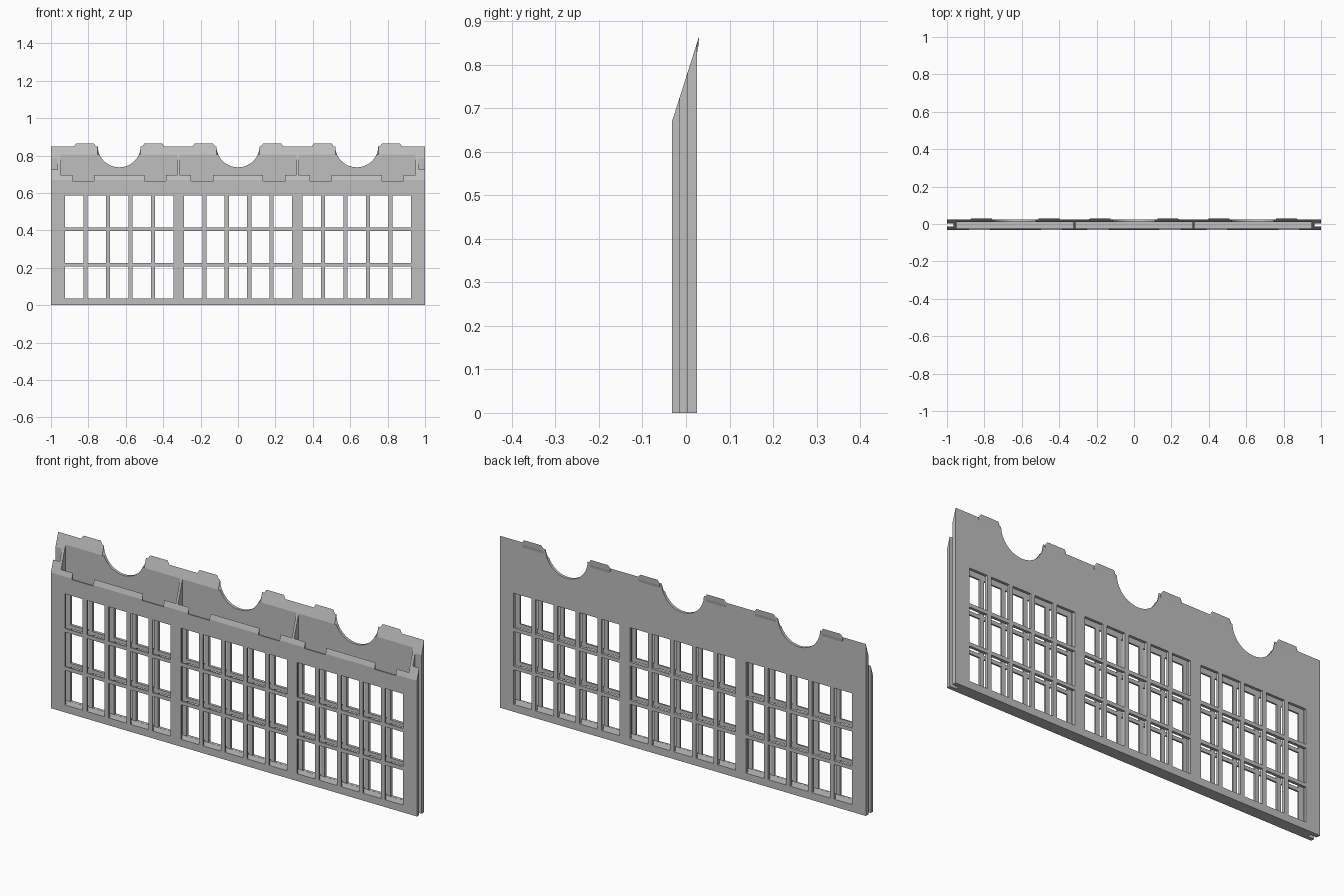
import bpy, bmesh, math

if "Cube" in bpy.data.objects:
    bpy.data.objects.remove(bpy.data.objects["Cube"])

FRONT, BACK = -0.032, 0.025          # outer faces of the two skins
FRONT_IN, BACK_IN = -0.024, 0.011    # inner faces of the two skins
MODULES = (-0.635, 0.0, 0.635)

mat = bpy.data.materials.new("wall grey")
mat.diffuse_color = (0.52, 0.52, 0.52, 1)
mat.use_nodes = True
mat.node_tree.nodes["Principled BSDF"].inputs["Base Color"].default_value = mat.diffuse_color


def slope(y):
    """Height of the sloping top at depth y."""
    return 0.67 + (y - FRONT) * 0.195 / 0.062


def finish(name, bm):
    bmesh.ops.recalc_face_normals(bm, faces=bm.faces)
    me = bpy.data.meshes.new(name)
    bm.to_mesh(me)
    bm.free()
    me.materials.append(mat)
    ob = bpy.data.objects.new(name, me)
    bpy.context.collection.objects.link(ob)
    return ob


def thicken(bm, y0, y1):
    """Give flat faces at y0 depth up to y1, then trim to the sloping top."""
    ext = bmesh.ops.extrude_face_region(bm, geom=bm.faces[:], use_keep_orig=True)
    for v in ext["geom"]:
        if isinstance(v, bmesh.types.BMVert):
            v.co.y = y1
    for v in bm.verts:
        v.co.z = min(v.co.z, slope(v.co.y))


def slab(name, outline, y0, y1):
    bm = bmesh.new()
    bm.faces.new([bm.verts.new((x, y0, z)) for x, z in outline])
    thicken(bm, y0, y1)
    return finish(name, bm)


def block(name, x0, x1, y0, y1, z0, z1):
    return slab(name, [(x0, z0), (x1, z0), (x1, z1), (x0, z1)], y0, y1)


# window openings
win_x = [(m + i * 0.12 - 0.049, m + i * 0.12 + 0.049) for m in MODULES for i in range(-2, 3)]
win_z = [(c - 0.0855, c + 0.0855) for c in (0.122, 0.311, 0.5)]


def window_skin(name, y0, y1, top):
    xs = [-1] + [x for w in win_x for x in w] + [1]
    zs = [0] + [z for w in win_z for z in w] + [top]
    bm = bmesh.new()
    grid = [[bm.verts.new((x, y0, z)) for x in xs] for z in zs]
    for j in range(len(zs) - 1):
        for i in range(len(xs) - 1):
            if i % 2 == 0 or j % 2 == 0:       # odd/odd cells are openings
                bm.faces.new((grid[j][i], grid[j][i + 1], grid[j + 1][i + 1], grid[j + 1][i]))
    thicken(bm, y0, y1)
    return finish(name, bm)


window_skin("front_skin", FRONT, FRONT_IN, 0.665)
window_skin("back_skin", BACK, BACK_IN, 0.65)

# back crown with round scoops
outline = [(-1, 0.65), (1, 0.65), (1, 0.85)]
for m in reversed(MODULES):
    for k in range(25):
        a = math.pi * k / 24
        outline.append((m + 0.115 * math.cos(a), 0.85 - 0.113 * math.sin(a)))
outline.append((-1, 0.85))
slab("back_crown", outline, BACK, BACK_IN)

# front lip, interrupted by notches
edges = [-0.95]
for m in MODULES:
    edges += [m - 0.25, m - 0.134, m + 0.134, m + 0.25]
edges.append(0.95)
for a, b in zip(edges[::2], edges[1::2]):
    block("front_lip", a, b, FRONT, FRONT_IN, 0.665, 0.9)

# small hooked tabs on top of the back crown
for m in MODULES:
    for s in (-1, 1):
        bm = bmesh.new()
        rings = []
        for d, up in ((0.125, 0.85), (0.135, 0.865), (0.23, 0.865), (0.24, 0.85)):
            x = m + s * d
            prof = ((0.02, slope(0.02)), (0.025, 0.825), (0.028, 0.84),
                    (0.03 if up > 0.86 else 0.027, up))
            rings.append([bm.verts.new((x, y, z)) for y, z in prof])
        for r, q in zip(rings, rings[1:]):
            for i in range(4):
                bm.faces.new((r[i], r[(i + 1) % 4], q[(i + 1) % 4], q[i]))
        bm.faces.new(rings[0])
        bm.faces.new(rings[-1])
        finish("top_tab", bm)

# end walls and the jambs that leave a groove down each side
for s in (-1, 1):
    block("end_wall", s * 0.95, s * 0.965, FRONT_IN, BACK_IN, 0, 0.9)
    block("front_jamb", s * 0.965, s * 1.0, FRONT_IN, -0.014, 0, 0.9)
    block("front_jamb_lip", s * 0.95, s * 1.0, FRONT, FRONT_IN, 0.665, 0.9)
    block("back_jamb", s * 0.965, s * 1.0, 0.004, BACK_IN, 0, 0.9)
    block("divider", s * 0.3175 - 0.006, s * 0.3175 + 0.006, FRONT_IN, BACK_IN, 0.03, 0.9)

# closed bottom between the skins
block("floor", -0.965, 0.965, FRONT_IN, BACK_IN, 0, 0.036)
